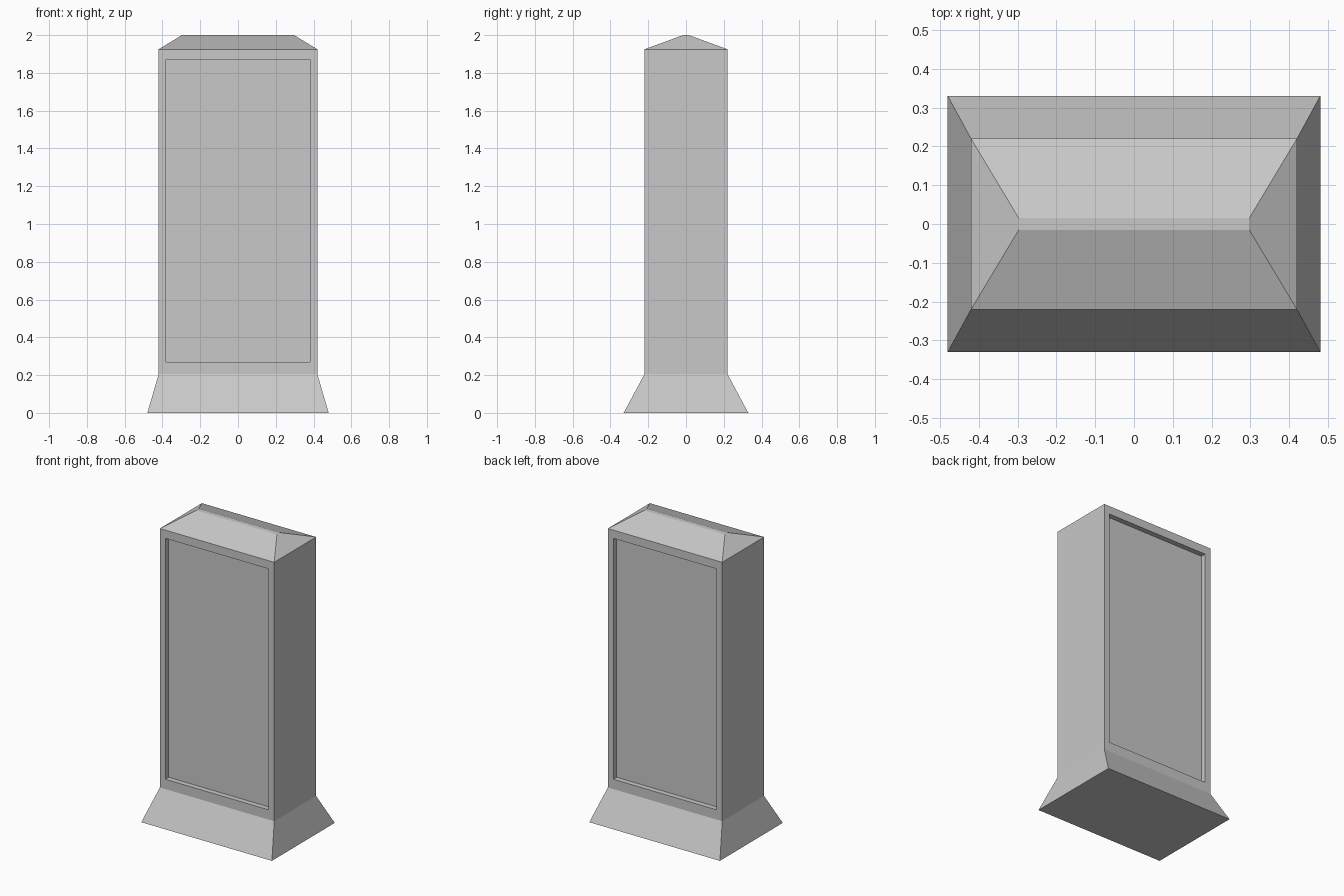
import bpy
import bmesh

cube = bpy.data.objects.get("Cube")
if cube:
    bpy.data.objects.remove(cube, do_unlink=True)

# Single flat material
grey = bpy.data.materials.new("light grey")
grey.use_nodes = True
color = (0.58, 0.58, 0.58, 1)
grey.diffuse_color = color
grey.node_tree.nodes["Principled BSDF"].inputs["Base Color"].default_value = color

# Pillar levels: half width, half depth, height
LEVELS = [
    (0.48, 0.33, 0.0),      # flared foot
    (0.42, 0.22, 0.205),    # bottom of shaft
    (0.42, 0.22, 1.925),    # eaves
    (0.297, 0.015, 2.0),    # narrow ridge
]
PANEL_X, PANEL_BOTTOM, PANEL_TOP, PANEL_DEPTH = 0.38, 0.27, 1.87, 0.035


def ring(bm, hx, hy, z):
    return [bm.verts.new((sx * hx, sy * hy, z))
            for sx, sy in ((-1, -1), (1, -1), (1, 1), (-1, 1))]


bm = bmesh.new()
rings = [ring(bm, *level) for level in LEVELS]
bm.faces.new(reversed(rings[0]))
bm.faces.new(rings[-1])
panels = []
for level, (low, high) in enumerate(zip(rings, rings[1:])):
    for i in range(4):
        j = (i + 1) % 4
        face = bm.faces.new((low[i], low[j], high[j], high[i]))
        if level == 1 and i in (0, 2):
            panels.append(face)
bm.normal_update()

# Sunken display panels on front and back
for face in panels:
    bmesh.ops.inset_individual(bm, faces=[face], thickness=0.04)
    for v in face.verts:
        v.co.x = PANEL_X if v.co.x > 0 else -PANEL_X
        v.co.z = PANEL_TOP if v.co.z > 1 else PANEL_BOTTOM
    inward = face.normal * -PANEL_DEPTH
    pushed = bmesh.ops.extrude_discrete_faces(bm, faces=[face])["faces"][0]
    bmesh.ops.translate(bm, verts=pushed.verts, vec=inward)

bmesh.ops.recalc_face_normals(bm, faces=bm.faces)
mesh = bpy.data.meshes.new("display_pillar")
bm.to_mesh(mesh)
bm.free()
mesh.materials.append(grey)
pillar = bpy.data.objects.new("display_pillar", mesh)
bpy.context.collection.objects.link(pillar)
